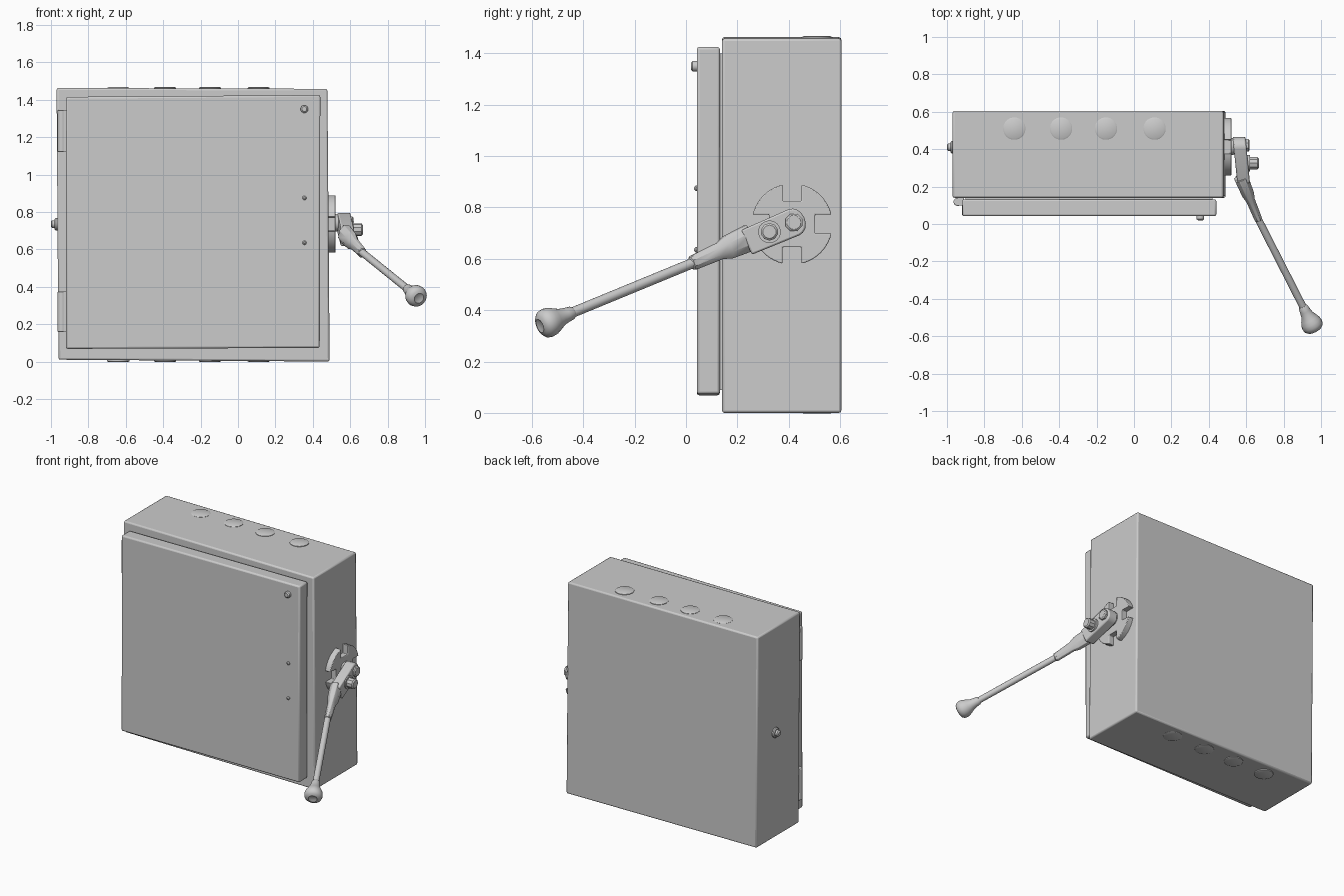
import bpy, bmesh
from math import sin, cos, asin, pi, radians
from mathutils import Vector

if "Cube" in bpy.data.objects:
    bpy.data.objects.remove(bpy.data.objects["Cube"])


def finish(name, bm, bevel=0.0, segments=2):
    bmesh.ops.recalc_face_normals(bm, faces=bm.faces)
    mesh = bpy.data.meshes.new(name)
    bm.to_mesh(mesh)
    bm.free()
    for p in mesh.polygons:
        p.use_smooth = True
    mesh.set_sharp_from_angle(angle=radians(35))
    ob = bpy.data.objects.new(name, mesh)
    bpy.context.collection.objects.link(ob)
    if bevel:
        m = ob.modifiers.new("Bevel", 'BEVEL')
        m.width = bevel
        m.segments = segments
        m.limit_method = 'ANGLE'
        m.angle_limit = radians(40)
    return ob


def skin(name, rings, bevel=0.0):
    """Join matching closed rings of points into a capped solid."""
    bm = bmesh.new()
    vr = [[bm.verts.new(p) for p in ring] for ring in rings]
    n = len(vr[0])
    for a, b in zip(vr, vr[1:]):
        for i in range(n):
            bm.faces.new((a[i], a[(i + 1) % n], b[(i + 1) % n], b[i]))
    bm.faces.new(vr[0][::-1])
    bm.faces.new(vr[-1])
    return finish(name, bm, bevel)


def prism_x(name, pts, x0, x1, bevel=0.0, shear=0.0, y_ref=0.0):
    return skin(name, [[(x + shear * (y_ref - y), y, z) for y, z in pts]
                       for x in (x0, x1)], bevel)


def prism_y(name, pts, y0, y1, bevel=0.0):
    return skin(name, [[(x, y, z) for x, z in pts] for y in (y0, y1)], bevel)


def turned(name, start, direction, profile, sides=16, bevel=0.0, squash=1.0):
    """Profile of (distance, radius) turned about an axis; squash thins it sideways."""
    d = Vector(direction).normalized()
    up = Vector((0, 1, 0)) if abs(d.z) > 0.9 else Vector((0, 0, 1))
    s = d.cross(up).normalized()
    u = s.cross(d)
    rings = []
    for t, r in profile:
        c = Vector(start) + d * t
        rings.append([c + s * (r * squash * cos(2 * pi * (i + .5) / sides))
                      + u * (r * sin(2 * pi * (i + .5) / sides)) for i in range(sides)])
    return skin(name, rings, bevel)


# Cabinet body, door and the gasket between them
prism_y("cabinet_body", [(-.96, .01), (.49, 0), (.478, 1.458), (-.97, 1.463)], .14, .605, .01)
prism_y("door", [(-.92, .068), (.437, .073), (.44, 1.425), (-.918, 1.415)], .042, .132, .01)
prism_y("door_gasket", [(-.9, .09), (.42, .09), (.42, 1.4), (-.9, 1.4)], .125, .15)

# Door hinges on the left edge
for n, (z0, z1) in enumerate(((.158, .375), (1.12, 1.345))):
    turned(f"hinge_barrel_{n}", (-.943, .118, z0), (0, 0, 1), [(0, .022), (z1 - z0, .022)], 12, .004)
    prism_y(f"hinge_leaf_{n}", [(-.945, z0), (-.91, z0), (-.91, z1), (-.945, z1)], .1, .142)

# Door screws
turned("door_latch_screw", (.355, .05, 1.35), (0, -1, 0), [(0, .021), (.024, .021), (.031, .013)], 12)
for n, z in enumerate((.635, .875)):
    turned(f"door_rivet_{n}", (.355, .05, z), (0, -1, 0), [(0, .012), (.012, .011), (.018, .005)], 10)

# Bolt on the left side
turned("side_bolt_washer", (-.95, .41, .735), (-1, 0, 0), [(0, .034), (.024, .034), (.03, .028)], 16)
turned("side_bolt_head", (-.97, .41, .735), (-1, 0, 0), [(0, .021), (.024, .021), (.031, .013)], 12)

# Cable knockouts on top and bottom
for n, x in enumerate((-.64, -.39, -.15, .11)):
    turned(f"knockout_top_{n}", (x, .51, 1.452), (0, 0, 1), [(0, .06), (.011, .06), (.015, .053)], 24)
    turned(f"knockout_bottom_{n}", (x, .51, .012), (0, 0, -1), [(0, .06), (.011, .06), (.014, .053)], 24)

# Slotted mounting disc on the right side
CY, CZ, R, W, HUB = .413, .735, .158, .037, .09
a0 = asin(W / R)
quarter = [(HUB, W)]
for i in range(11):
    a = a0 + (pi / 2 - 2 * a0) * i / 10
    quarter.append((R * cos(a), R * sin(a)))
quarter.append((W, HUB))
outline = []
for k in range(4):
    c, s = round(cos(k * pi / 2)), round(sin(k * pi / 2))
    outline += [(CY + c * y - s * z, CZ + s * y + c * z) for y, z in quarter]
prism_x("slotted_disc", outline, .47, .522, .004)
turned("pivot_boss", (.5, .415, .742), (1, 0, 0), [(0, .05), (.06, .042)], 16)

# Handle bracket: flat link with a rounded end, and its bolts
link = [(.2, .052), (.2, -.052)]
link += [(.045 * sin(a), -.055 * cos(a)) for a in [-i * pi / 8 for i in range(9)]]
PY, PZ, ca, sa = .42, .742, .92, .39
prism_x("handle_bracket", [(PY - ca * u + sa * v, PZ - sa * u - ca * v) for u, v in link],
        .532, .6, .007, .1, PY)
turned("pivot_bolt", (.58, .42, .742), (1, 0, 0), [(0, .036), (.032, .036), (.038, .028)], 8)
turned("bracket_bolt", (.58, .325, .705), (1, 0, 0), [(0, .034), (.08, .034), (.087, .026)], 10)
turned("bracket_washer", (.58, .325, .705), (1, 0, 0), [(0, .044), (.04, .044)], 20)

# Handle: tapered sleeve, rod and knob
sleeve_start, rod_start = Vector((.572, .25, .683)), Vector((.665, .025, .583))
axis = Vector((.26, -.51, -.21))
length = (rod_start - sleeve_start).length
turned("handle_sleeve", sleeve_start, rod_start - sleeve_start,
       [(0, .056), (.1, .05), (.14, .036), (length, .031), (length + .006, .024)], 8, .003, .72)
turned("handle_rod", rod_start - axis.normalized() * .03, axis, [(0, .02), (.63, .02)], 16)
knob_start = rod_start + axis.normalized() * .555
turned("handle_knob", knob_start, axis,
       [(0, .021), (.008, .026), (.03, .029), (.055, .034), (.08, .046), (.1, .055),
        (.12, .058), (.138, .054), (.15, .042), (.155, .028), (.15, .016)], 24)
